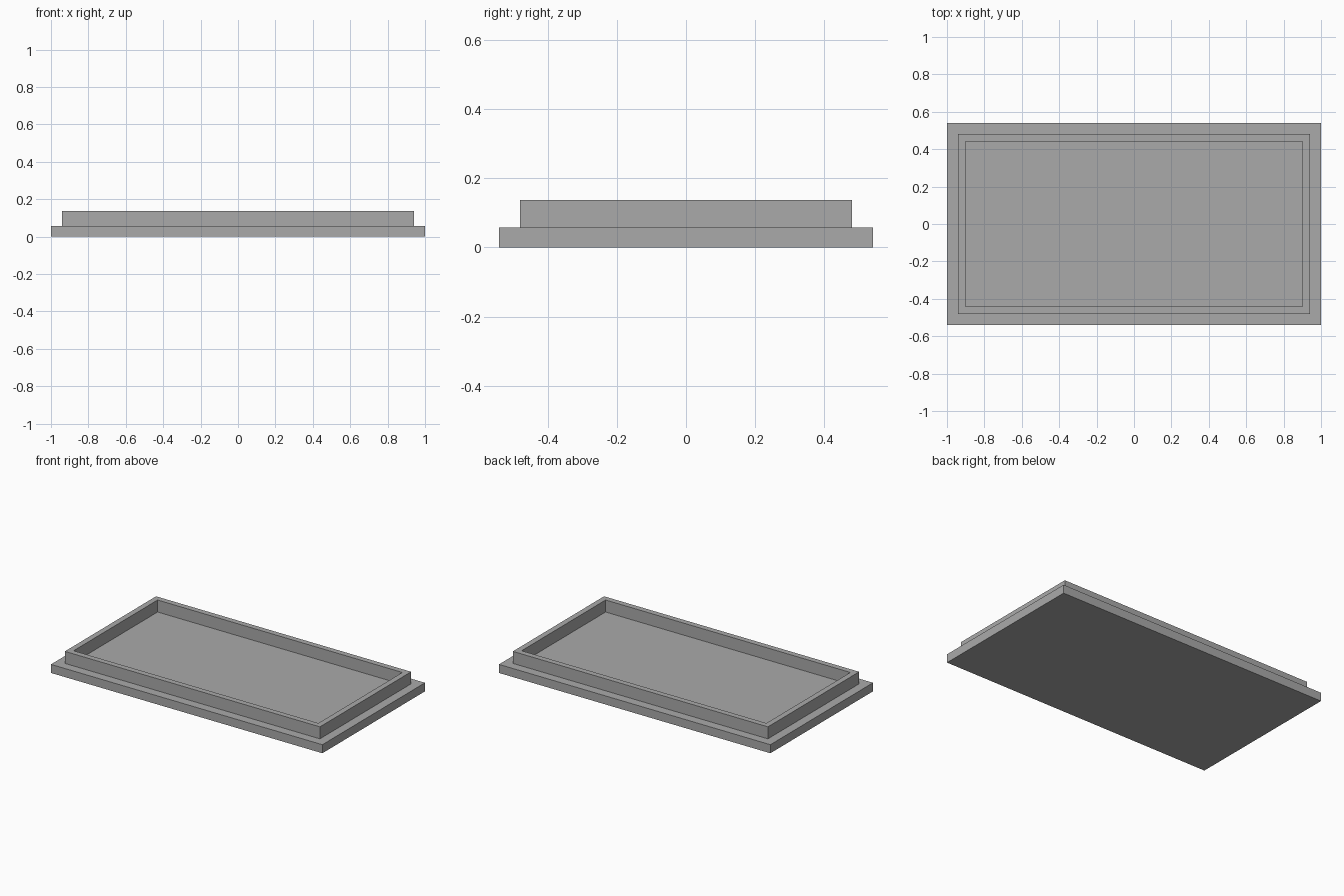
import bpy
import bmesh

cube = bpy.data.objects.get("Cube")
if cube:
    bpy.data.objects.remove(cube, do_unlink=True)

# Overall sizes
HALF_X, HALF_Y = 1.0, 0.54
BASE_H, RIM_H = 0.057, 0.08
LEDGE, WALL = 0.06, 0.038

grey = bpy.data.materials.new("plain grey")
grey.use_nodes = True
colour = (0.4, 0.4, 0.4, 1)
grey.diffuse_color = colour
grey.node_tree.nodes["Principled BSDF"].inputs["Base Color"].default_value = colour

# Base slab
bm = bmesh.new()
bmesh.ops.create_cube(bm, size=1)
for v in bm.verts:
    v.co.x *= 2 * HALF_X
    v.co.y *= 2 * HALF_Y
    v.co.z = (v.co.z + 0.5) * BASE_H

# Ledge, then the rim ring inset around the floor
floor = max(bm.faces, key=lambda f: f.calc_center_median().z)
bmesh.ops.inset_region(bm, faces=[floor], thickness=LEDGE, use_even_offset=True)
ring = bmesh.ops.inset_region(bm, faces=[floor], thickness=WALL, use_even_offset=True)["faces"]

# Raise the rim wall
raised = bmesh.ops.extrude_face_region(bm, geom=ring)["geom"]
verts = [g for g in raised if isinstance(g, bmesh.types.BMVert)]
bmesh.ops.translate(bm, verts=verts, vec=(0, 0, RIM_H))
bmesh.ops.delete(bm, geom=[f for f in ring if f.is_valid], context="FACES_ONLY")
bmesh.ops.recalc_face_normals(bm, faces=bm.faces)

mesh = bpy.data.meshes.new("rimmed_tray")
bm.to_mesh(mesh)
bm.free()
mesh.materials.append(grey)
tray = bpy.data.objects.new("rimmed_tray", mesh)
bpy.context.collection.objects.link(tray)
